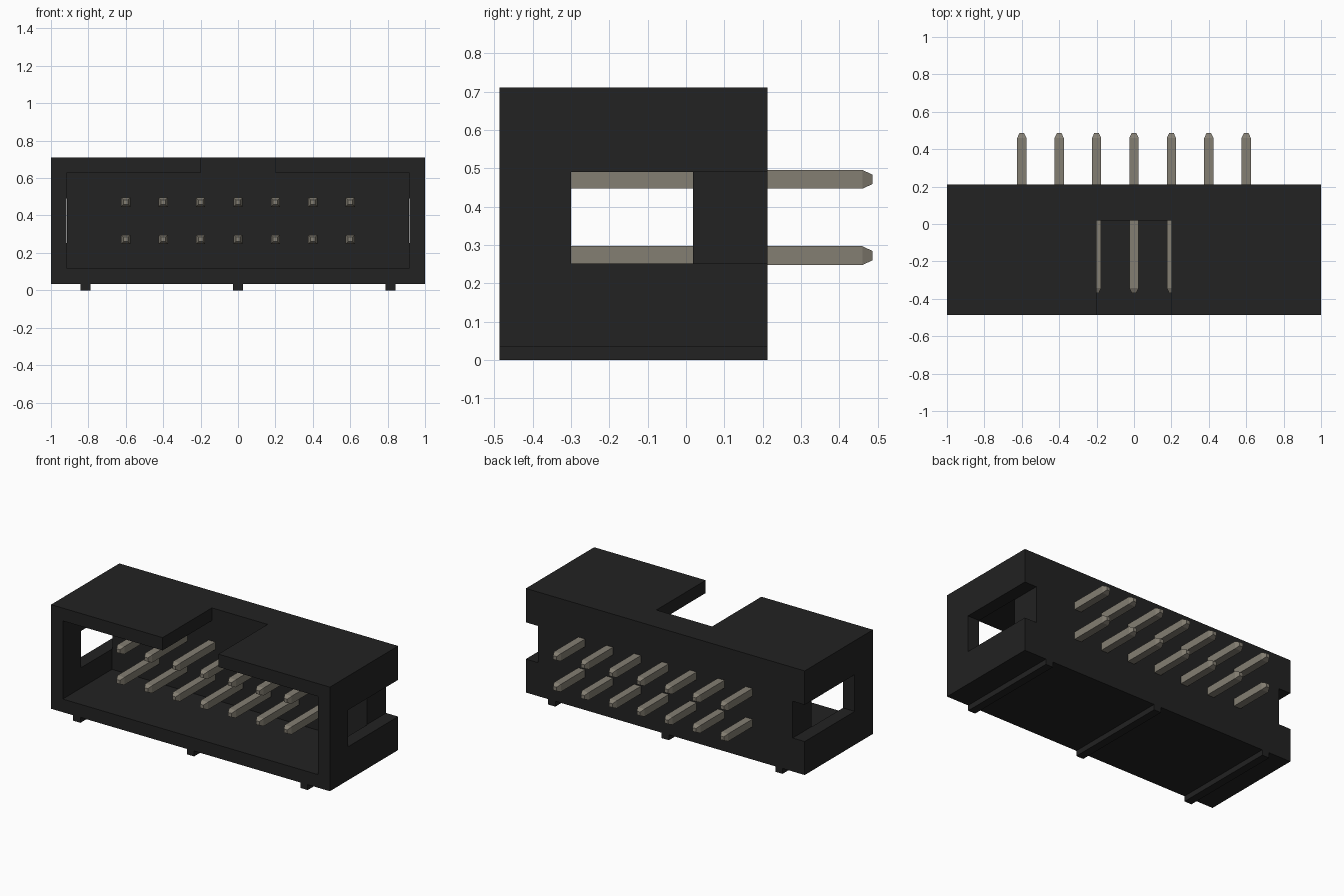
import bpy, bmesh

if "Cube" in bpy.data.objects:
    bpy.data.objects.remove(bpy.data.objects["Cube"])


def material(name, color):
    m = bpy.data.materials.new(name)
    m.diffuse_color = (*color, 1)
    m.use_nodes = True
    m.node_tree.nodes["Principled BSDF"].inputs["Base Color"].default_value = m.diffuse_color
    return m


black = material("black_plastic", (0.016, 0.016, 0.016))
metal = material("pin_metal", (0.23, 0.21, 0.17))


def add_object(name, bm, mat=None):
    bmesh.ops.recalc_face_normals(bm, faces=bm.faces)
    mesh = bpy.data.meshes.new(name)
    bm.to_mesh(mesh)
    bm.free()
    ob = bpy.data.objects.new(name, mesh)
    bpy.context.collection.objects.link(ob)
    if mat:
        mesh.materials.append(mat)
    return ob


def box(name, x, y, z, mat=None):
    """Box from (min, max) ranges on each axis."""
    bm = bmesh.new()
    bmesh.ops.create_cube(bm, size=1)
    for v in bm.verts:
        v.co = [r[0] if c < 0 else r[1] for c, r in zip(v.co, (x, y, z))]
    return add_object(name, bm, mat)


def cut(target, cutter):
    mod = target.modifiers.new("cut", 'BOOLEAN')
    mod.operation = 'DIFFERENCE'
    mod.solver = 'EXACT'
    mod.object = cutter
    bpy.context.view_layer.objects.active = target
    bpy.ops.object.modifier_apply(modifier=mod.name)
    bpy.data.objects.remove(cutter)


def pin(name, x, z):
    """Square bar along y with a tapered tip at each end."""
    bm = bmesh.new()
    rings = []
    for y, h in ((-0.37, 0.012), (-0.343, 0.0245), (0.46, 0.0245), (0.487, 0.012)):
        rings.append([bm.verts.new((x + sx * h, y, z + sz * h))
                      for sx, sz in ((-1, -1), (1, -1), (1, 1), (-1, 1))])
    for a, b in zip(rings, rings[1:]):
        for i in range(4):
            j = (i + 1) % 4
            bm.faces.new((a[i], a[j], b[j], b[i]))
    bm.faces.new(rings[0])
    bm.faces.new(rings[-1])
    return add_object(name, bm, metal)


# Shroud: open front cavity, key slot in the top, side windows running to the back
shroud = box("shroud", (-1, 1), (-0.487, 0.212), (0.035, 0.71), black)
for s in (-1, 1):
    cut(shroud, box("side_cutter", sorted((s * 0.914, s * 1.2)), (-0.30, 0.4), (0.252, 0.49)))
cut(shroud, box("cavity_cutter", (-0.916, 0.916), (-0.7, 0.018), (0.12, 0.627)))
cut(shroud, box("key_cutter", (-0.2, 0.2), (-0.7, 0.018), (0.4, 0.9)))

# Standoff ribs under the shroud
for i, x in enumerate((-0.815, 0, 0.815)):
    box(f"rib_{i + 1}", (x - 0.026, x + 0.026), (-0.487, 0.212), (0, 0.035), black)

# Two rows of seven pins
for row, z in (("lower", 0.272), ("upper", 0.471)):
    for i in range(7):
        pin(f"{row}_pin_{i + 1}", (i - 3) * 0.2, z)
